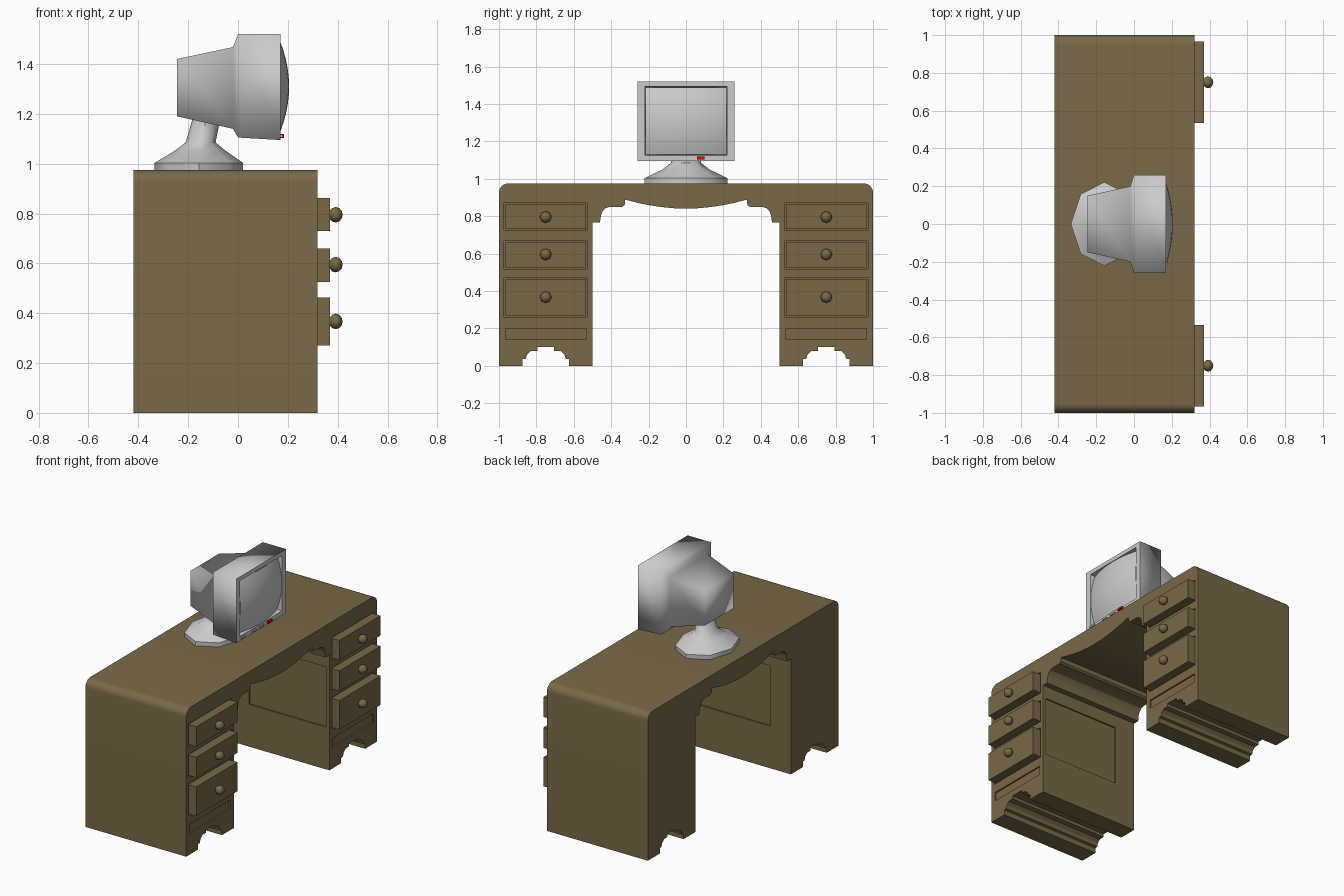
import bpy, bmesh
from math import sin, cos, pi, radians

if "Cube" in bpy.data.objects:
    bpy.data.objects.remove(bpy.data.objects["Cube"])

def material(name, color):
    m = bpy.data.materials.new(name)
    m.diffuse_color = color
    m.use_nodes = True
    m.node_tree.nodes["Principled BSDF"].inputs["Base Color"].default_value = m.diffuse_color
    return m

wood = material("brown_wood", (0.19, 0.14, 0.062, 1))
red = material("red_button", (0.8, 0.0, 0.0, 1))

def finish(bm, name, mat=None, smooth=None):
    bmesh.ops.recalc_face_normals(bm, faces=bm.faces)
    me = bpy.data.meshes.new(name)
    bm.to_mesh(me)
    bm.free()
    ob = bpy.data.objects.new(name, me)
    bpy.context.collection.objects.link(ob)
    if mat:
        me.materials.append(mat)
    if smooth is not None:
        bpy.ops.object.select_all(action='DESELECT')
        ob.select_set(True)
        bpy.context.view_layer.objects.active = ob
        bpy.ops.object.shade_smooth_by_angle(angle=radians(smooth))
    return ob

def add_box(bm, x0, x1, y0, y1, z0, z1):
    vs = bmesh.ops.create_cube(bm, size=1)["verts"]
    for v in vs:
        v.co = ((x0 + x1) / 2 + v.co.x * (x1 - x0),
                (y0 + y1) / 2 + v.co.y * (y1 - y0),
                (z0 + z1) / 2 + v.co.z * (z1 - z0))

def box(name, dims, mat=None):
    bm = bmesh.new()
    add_box(bm, *dims)
    return finish(bm, name, mat)

def loft(name, rings, mat=None, cap_start=True, cap_end=True, smooth=None):
    bm = bmesh.new()
    loops = [[bm.verts.new(p) for p in r] for r in rings]
    n = len(loops[0])
    for a, b in zip(loops, loops[1:]):
        for i in range(n):
            j = (i + 1) % n
            bm.faces.new((a[i], a[j], b[j], b[i]))
    if cap_start:
        bm.faces.new(loops[0])
    if cap_end:
        bm.faces.new(loops[-1])
    return finish(bm, name, mat, smooth)

# Desk body: half profile in (y, z), from centre underside round to centre top
arch = [(0.325 * t, 0.84 + 0.048 * t ** 1.9) for t in (0.2, 0.4, 0.6, 0.8, 1)]
knee = [(0.328, 0.86), (0.34, 0.85), (0.405, 0.85), (0.43, 0.843), (0.447, 0.825),
        (0.455, 0.8), (0.46, 0.765), (0.5, 0.765), (0.5, 0)]
foot = [(0.125, 0), (0.125, 0.035), (0.106, 0.038), (0.1, 0.06),
        (0.08, 0.078), (0.045, 0.08), (0.045, 0.1)]
foot_cut = [(0.75 - d, z) for d, z in foot] + [(0.75 + d, z) for d, z in reversed(foot)]
corner = [(0.95 + 0.05 * cos(a * pi / 12), 0.925 + 0.05 * sin(a * pi / 12)) for a in range(7)]
half = arch + knee + foot_cut + [(1, 0)] + corner
profile = [(0, 0.84)] + half + [(-y, z) for y, z in reversed(half)]
desk = loft("desk_body", [[(x, y, z) for y, z in profile] for x in (-0.42, 0.32)], wood)

# Recesses: drawer openings, plinth panels and inner side panels
drawers = [(0.73, 0.862, 0.795), (0.525, 0.66, 0.595), (0.27, 0.463, 0.367)]
bm = bmesh.new()
for s in (-1, 1):
    def recess(x0, x1, ya, yb, z0, z1):
        add_box(bm, x0, x1, min(s * ya, s * yb), max(s * ya, s * yb), z0, z1)
    for z0, z1, _ in drawers:
        recess(0.305, 0.34, 0.526, 0.974, z0 - 0.008, z1 + 0.008)
    recess(0.31, 0.34, 0.535, 0.965, 0.14, 0.2)
    recess(-0.27, 0.295, 0.48, 0.51, 0.28, 0.68)
cutter = finish(bm, "recess_cutter")
cutter.hide_render = True
mod = desk.modifiers.new("recesses", 'BOOLEAN')
mod.operation = 'DIFFERENCE'
mod.solver = 'EXACT'
mod.object = cutter
bpy.ops.object.select_all(action='DESELECT')
desk.select_set(True)
bpy.context.view_layer.objects.active = desk
bpy.ops.object.modifier_apply(modifier=mod.name)
bpy.data.objects.remove(cutter)
bpy.ops.object.shade_smooth_by_angle(angle=radians(30))

# Drawers with faceted round knobs
for s, side in ((-1, "left"), (1, "right")):
    for (z0, z1, kz), level in zip(drawers, ("top", "middle", "bottom")):
        ya, yb = sorted((s * 0.535, s * 0.966))
        box(f"{side}_{level}_drawer", (0.3, 0.37, ya, yb, z0, z1), wood)
        bm = bmesh.new()
        bmesh.ops.create_uvsphere(bm, u_segments=8, v_segments=6, radius=0.031)
        for v in bm.verts:
            v.co = (0.392 + v.co.z * 0.9, s * 0.75 + v.co.x, kz + v.co.y)
        finish(bm, f"{side}_{level}_knob", wood, 60)

# Monitor housing: rectangular loft along x
def rect(x, hy, z0, z1):
    return [(x, -hy, z0), (x, hy, z0), (x, hy, z1), (x, -hy, z1)]

loft("monitor_housing", [rect(-0.245, 0.15, 1.19, 1.42), rect(-0.02, 0.2, 1.14, 1.468),
                         rect(0.0, 0.26, 1.105, 1.52), rect(0.17, 0.26, 1.095, 1.52)],
     cap_end=False, smooth=180)
loft("screen_bezel", [rect(0.17, 0.26, 1.095, 1.52), rect(0.17, 0.22, 1.125, 1.493),
                      rect(0.13, 0.215, 1.13, 1.488)], cap_start=False)

# Bulging glass screen
bm = bmesh.new()
bmesh.ops.create_grid(bm, x_segments=10, y_segments=10, size=1)
for v in bm.verts:
    u, w = v.co.x, v.co.y
    v.co = (0.205 - 0.035 * u * u - 0.035 * w * w, u * 0.216, 1.309 + w * 0.18)
screen = finish(bm, "screen", None, 60)
if screen.data.polygons[0].normal.x < 0:
    screen.data.flip_normals()

# Front buttons and red power switch
for i, (y0, y1) in enumerate(((-0.22, -0.175), (-0.1, -0.06), (-0.022, 0.018))):
    box(f"button_{i + 1}", (0.165, 0.178, y0, y1, 1.106, 1.117))
box("power_button", (0.165, 0.185, 0.06, 0.1, 1.104, 1.119), red)

# Eight-sided stand: flared foot rising to a leaning neck
loft("monitor_stand", [[(cx + rx * cos(k * pi / 4), ry * sin(k * pi / 4), z) for k in range(8)]
                       for cx, rx, ry, z in ((-0.157, 0.178, 0.222, 0.974),
                                             (-0.157, 0.178, 0.222, 1.003),
                                             (-0.152, 0.105, 0.125, 1.05),
                                             (-0.15, 0.06, 0.08, 1.085),
                                             (-0.122, 0.055, 0.065, 1.2))], smooth=50)
